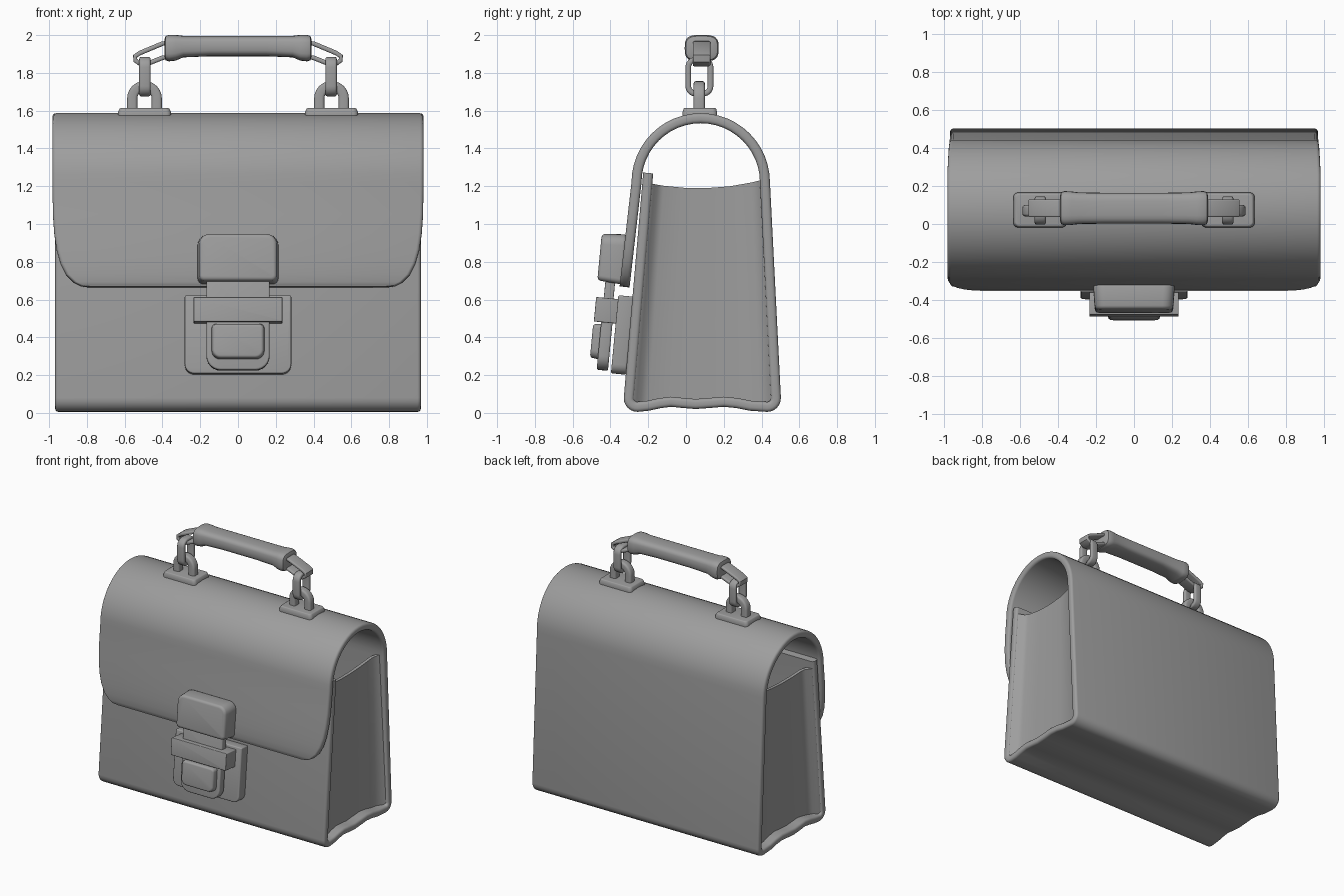
import bpy, bmesh, math
from mathutils import Matrix, Vector

if "Cube" in bpy.data.objects:
    bpy.data.objects.remove(bpy.data.objects["Cube"])

leather = bpy.data.materials.new("dark_grey")
leather.diffuse_color = (0.34, 0.34, 0.34, 1)
leather.use_nodes = True
leather.node_tree.nodes["Principled BSDF"].inputs["Base Color"].default_value = leather.diffuse_color


def finish(name, bm, bevel=0.0, mirror=False, solidify=0.0):
    bmesh.ops.recalc_face_normals(bm, faces=bm.faces)
    me = bpy.data.meshes.new(name)
    bm.to_mesh(me)
    bm.free()
    me.materials.append(leather)
    ob = bpy.data.objects.new(name, me)
    bpy.context.collection.objects.link(ob)
    if solidify:
        m = ob.modifiers.new("thickness", 'SOLIDIFY')
        m.thickness = solidify
        m.offset = 0
    if bevel:
        m = ob.modifiers.new("round", 'BEVEL')
        m.width = bevel
        m.segments = 3
        m.limit_method = 'ANGLE'
        m.angle_limit = math.radians(40)
    if mirror:
        ob.modifiers.new("mirror", 'MIRROR')
    bpy.ops.object.select_all(action='DESELECT')
    ob.select_set(True)
    bpy.context.view_layer.objects.active = ob
    bpy.ops.object.convert(target='MESH')
    bpy.ops.object.shade_smooth_by_angle(angle=math.radians(40))
    return ob


def bridge(bm, rows, closed=False):
    n, m = len(rows), len(rows[0])
    for i in range(n if closed else n - 1):
        p, q = rows[i], rows[(i + 1) % n]
        for k in range(m):
            bm.faces.new((p[k], p[(k + 1) % m], q[(k + 1) % m], q[k]))
    if not closed:
        bm.faces.new(rows[0])
        bm.faces.new(rows[-1])


def strip(name, pts, thick, r, place, closed=False, **kw):
    """Band with a rounded rectangular section along pts (u, v, half width)."""
    bm = bmesh.new()
    rows, n, h = [], len(pts), thick / 2
    for i, (u, v, w) in enumerate(pts):
        a = pts[i - 1] if closed or i > 0 else pts[i]
        b = pts[(i + 1) % n] if closed or i < n - 1 else pts[i]
        t = Vector((b[0] - a[0], b[1] - a[1])).normalized()
        row = []
        for off, side in round_rect(-h, h, -w, w, r, r, 3):
            row.append(bm.verts.new(place(u - t.y * off, v + t.x * off, side)))
        rows.append(row)
    bridge(bm, rows, closed)
    return finish(name, bm, **kw)


def round_rect(u0, u1, v0, v1, r_bottom, r_top, n=6):
    out = []
    for cu, cv, r, a0 in ((u1, v1, r_top, 0), (u0, v1, r_top, 90),
                          (u0, v0, r_bottom, 180), (u1, v0, r_bottom, 270)):
        x = cu - r if cu == u1 else cu + r
        y = cv - r if cv == v1 else cv + r
        for k in range(n + 1):
            a = math.radians(a0 + 90 * k / n)
            out.append((x + r * math.cos(a), y + r * math.sin(a)))
    return out


def block(name, hw, z0, z1, y_back, y_front, r_bottom, r_top, taper=0.0, bevel=0.012):
    """Rounded clasp plate leaning with the front wall."""
    bm = bmesh.new()
    zm = (z0 + z1) / 2
    outline = round_rect(-hw, hw, z0, z1, r_bottom, r_top)
    back = [bm.verts.new((x, y_back, z)) for x, z in outline]
    front = [bm.verts.new((x * (1 - taper / hw), y_front,
                           zm + (z - zm) * (1 - taper * 2 / (z1 - z0)))) for x, z in outline]
    bridge(bm, [back, front])
    bmesh.ops.rotate(bm, verts=bm.verts, cent=(0, (y_back + y_front) / 2, zm),
                     matrix=Matrix.Rotation(-0.095, 3, 'X'))
    return finish(name, bm, bevel=bevel)


def arc(cu, cv, r, a0, a1, n):
    return [(cu + r * math.cos(math.radians(a0 + (a1 - a0) * k / n)),
             cv + r * math.sin(math.radians(a0 + (a1 - a0) * k / n))) for k in range(n + 1)]


# Leather shell: front wall, bottom, back, arched top and flap in one band
profile = [(-0.2, 1.27)] + arc(-0.257, 0.078, 0.046, 180, 270, 6)
profile += [(-0.2, 0.038), (-0.14, 0.051), (-0.08, 0.059), (-0.02, 0.053), (0.05, 0.047),
            (0.13, 0.053), (0.2, 0.059), (0.27, 0.052), (0.34, 0.038)]
profile += arc(0.43, 0.078, 0.046, 270, 360, 6)
shell = [(y, z, 0.968) for y, z in profile]
shell += [(y, z, 0.97 + 0.012 * min(1, k / 8))
          for k, (y, z) in enumerate(arc(0.078, 1.22, 0.34, 0, 180, 24))]
for z, w in ((1.05, .98), (.95, .973), (.86, .96), (.79, .94), (.73, .91),
             (.69, .87), (.672, .835), (.667, .80)):
    shell.append((-0.262 - (1.22 - z) * 0.1145, z, w))
strip("leather_shell", shell, 0.053, 0.018, lambda u, v, w: (w, u, v))

# Side gussets, folded in from the shell edges
bm = bmesh.new()
folds = ((0, .948), (.03, .935), (.06, .905), (.12, .89), (.3, .882), (.5, .88),
         (.7, .882), (.9, .893), (.97, .92), (1, .945))
grid = []
for t in (0, 0.25, 0.5, 0.75, 1):
    row = []
    for s, x in folds:
        y0, y1 = -0.292 + 0.098 * t, 0.465 - 0.05 * t
        top = 1.215 - 0.14 * s * (1 - s) + 0.02 * s
        row.append(bm.verts.new((x, y0 + (y1 - y0) * s, 0.055 + (top - 0.055) * t)))
    grid.append(row)
for p, q in zip(grid, grid[1:]):
    for i in range(len(folds) - 1):
        bm.faces.new((p[i], p[i + 1], q[i + 1], q[i]))
finish("side_gussets", bm, mirror=True, solidify=0.025)

# Padded grip with thicker ends
bm = bmesh.new()
half = [(.39, .045, .065, 1.93), (.383, .064, .084, 1.931), (.365, .07, .09, 1.931),
        (.33, .068, .088, 1.933), (.29, .057, .083, 1.939), (.15, .054, .081, 1.942)]
sections = [(-x, a, b, c) for x, a, b, c in half] + half[::-1]
rings = []
for x, hz, hy, zc in sections:
    ring = []
    for k in range(24):
        a = 2 * math.pi * k / 24
        c, s = math.cos(a), math.sin(a)
        ring.append(bm.verts.new((x, 0.083 + hy * math.copysign(abs(c) ** 0.6, c),
                                  zc + hz * math.copysign(abs(s) ** 0.6, s))))
    rings.append(ring)
bridge(bm, rings)
finish("handle_grip", bm)

# Handle straps looping out of the grip ends
loop = [(.35, 1.965), (.40, 1.955), (.52, 1.905), (.545, 1.888), (.543, 1.865),
        (.515, 1.846), (.48, 1.848), (.40, 1.88), (.35, 1.89)]
strip("handle_straps", [(x, z, 0.047) for x, z in loop], 0.024, 0.009,
      lambda u, v, w: (u, 0.083 + w, v), closed=True, mirror=True)

# Upright chain links
link = round_rect(0.012, 0.13, 1.69, 1.87, 0.04, 0.04)
strip("chain_links", [(y, z, 0.03) for y, z in link], 0.03, 0.012,
      lambda u, v, w: (0.493 + w, u, v), closed=True, mirror=True)

# Arched loops fixed to the base plates
arch = [(.43, 1.595)] + arc(.495, 1.665, .065, 180, 0, 12) + [(.56, 1.595)]
strip("handle_loops", [(x, z, 0.03) for x, z in arch], 0.054, 0.014,
      lambda u, v, w: (u, 0.07 + w, v), mirror=True)

# Base plates on the arched top
bm = bmesh.new()
outline = round_rect(0.355, 0.635, -0.018, 0.165, 0.025, 0.025)
rows = [[bm.verts.new((0.495 + (x - 0.495) * k, 0.073 + (y - 0.073) * k, z)) for x, y in outline]
        for z, k in ((1.56, 1), (1.592, 1), (1.614, 0.93))]
bridge(bm, rows)
finish("handle_base_plates", bm, bevel=0.006, mirror=True)

# Clasp: flap block, tongue, back plate, keeper bar, latch and push tab
block("clasp_flap_block", 0.215, 0.685, 0.952, -0.325, -0.458, 0.03, 0.06, taper=0.01, bevel=0.018)
block("clasp_tongue", 0.167, 0.46, 0.72, -0.385, -0.437, 0.01, 0.01, bevel=0.006)
block("clasp_back_plate", 0.282, 0.205, 0.62, -0.298, -0.378, 0.05, 0.008, bevel=0.01)
block("clasp_keeper_bar", 0.235, 0.478, 0.608, -0.362, -0.482, 0.006, 0.006, bevel=0.005)
block("clasp_latch", 0.167, 0.225, 0.50, -0.4, -0.46, 0.075, 0.01)
block("clasp_push_tab", 0.142, 0.283, 0.475, -0.44, -0.5, 0.045, 0.025, taper=0.008)
